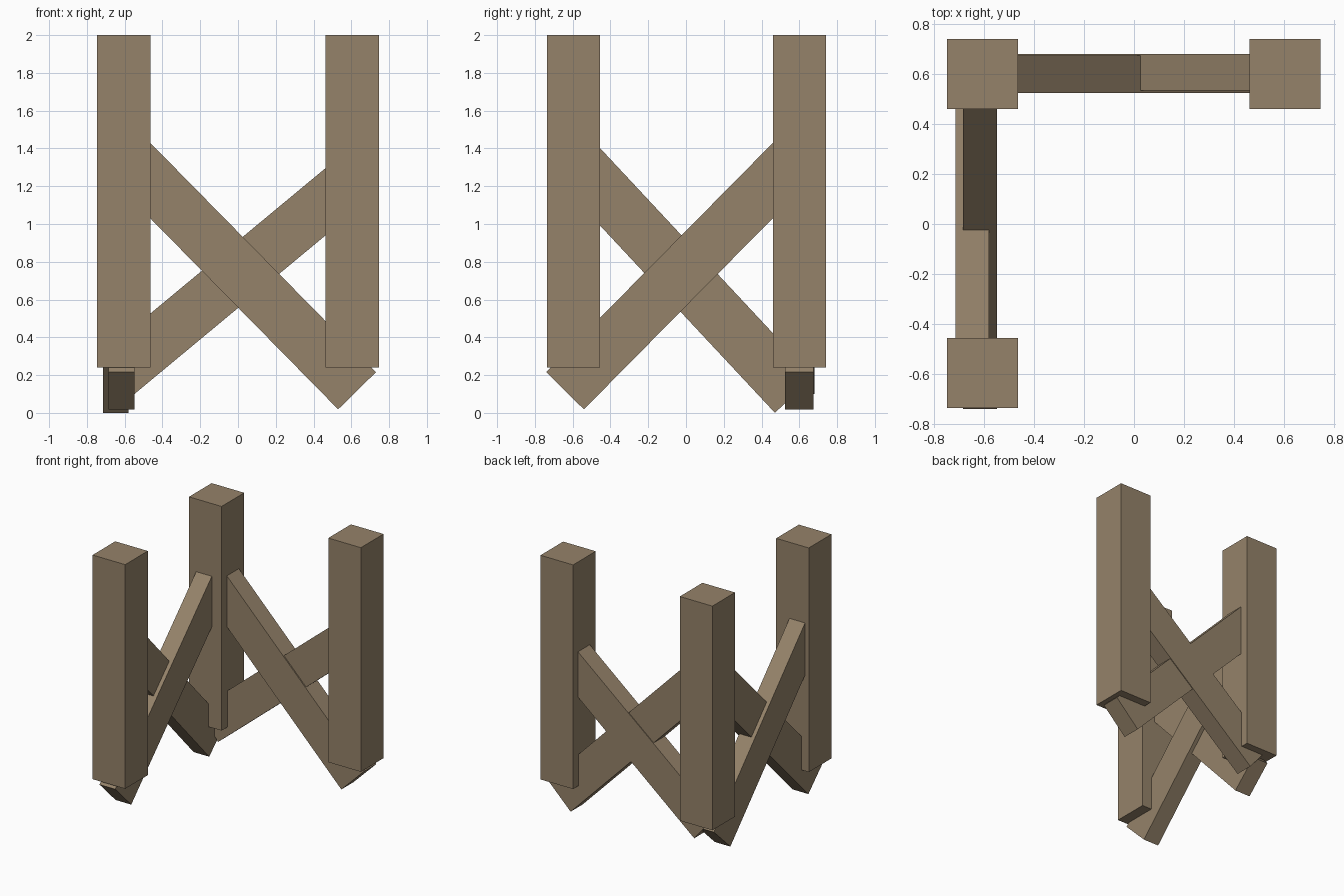
import bpy
import math
from mathutils import Vector

if "Cube" in bpy.data.objects:
    bpy.data.objects.remove(bpy.data.objects["Cube"])

wood = bpy.data.materials.new("weathered_wood")
wood.diffuse_color = (0.30, 0.225, 0.143, 1)
wood.use_nodes = True
wood.node_tree.nodes["Principled BSDF"].inputs["Base Color"].default_value = wood.diffuse_color


def box(name, centre, size, rot=(0, 0, 0)):
    bpy.ops.mesh.primitive_cube_add(size=1, location=centre, rotation=rot)
    o = bpy.context.object
    o.name = name
    o.scale = size
    bpy.ops.object.transform_apply(location=False, rotation=True, scale=True)
    o.data.materials.append(wood)
    return o


def brace(name, axis, low, high, side_min, side_max, width=0.28):
    """Beam between two centre-line points (horizontal, z) in the XZ or YZ plane."""
    a, b = Vector(low), Vector(high)
    d, mid, side = b - a, (a + b) / 2, (side_min + side_max) / 2
    ang, thick = math.atan2(d.y, d.x), side_max - side_min
    if axis == 'X':
        box(name, (mid.x, side, mid.y), (d.length, thick, width), (0, -ang, 0))
    else:
        box(name, (side, mid.x, mid.y), (thick, d.length, width), (ang, 0, 0))


# three upright posts at the corners
for name, x, y in (("back_left_post", -0.606, 0.60),
                   ("back_right_post", 0.604, 0.60),
                   ("front_left_post", -0.606, -0.596)):
    box(name, (x, y, 1.12), (0.283, 0.281, 1.76))

# crossed braces along the back
brace("back_brace_falling", 'X', (0.63, 0.117), (-0.60, 1.368), 0.525, 0.674)
brace("back_brace_rising", 'X', (-0.635, 0.206), (0.60, 1.231), 0.534, 0.68, 0.274)

# crossed braces along the left side
brace("left_brace_falling", 'Y', (0.573, 0.096), (-0.60, 1.352), -0.715, -0.58)
brace("left_brace_rising", 'Y', (-0.64, 0.117), (0.60, 1.372), -0.685, -0.549)
